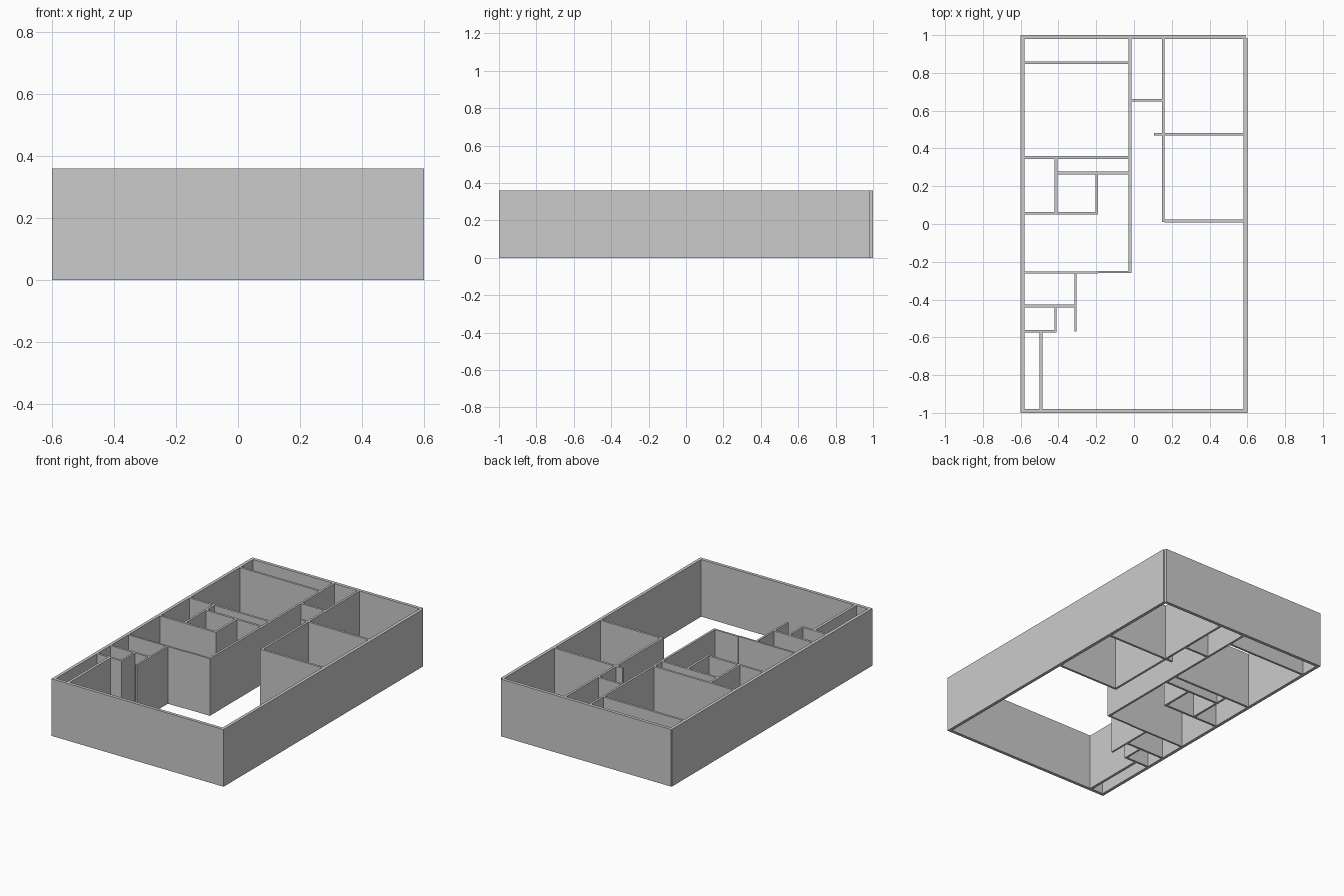
import bpy, bmesh
from mathutils import Matrix, Vector

if "Cube" in bpy.data.objects:
    bpy.data.objects.remove(bpy.data.objects["Cube"])

HEIGHT = 0.36


def wall(name, x0, x1, y0, y1):
    """Full-height rectangular wall covering the given floor area."""
    bm = bmesh.new()
    m = Matrix.Translation(((x0 + x1) / 2, (y0 + y1) / 2, HEIGHT / 2))
    m = m @ Matrix.Diagonal(Vector((x1 - x0, y1 - y0, HEIGHT, 1)))
    bmesh.ops.create_cube(bm, size=1, matrix=m)
    mesh = bpy.data.meshes.new(name)
    bm.to_mesh(mesh)
    bm.free()
    bpy.context.collection.objects.link(bpy.data.objects.new(name, mesh))


def wall_x(name, y, x0, x1, t=0.014):
    wall(name, x0, x1, y - t / 2, y + t / 2)


def wall_y(name, x, y0, y1, t=0.014):
    wall(name, x - t / 2, x + t / 2, y0, y1)


# Outer walls (back wall stops just short of the right corner)
wall_y("outer_wall_left", -0.59, -1, 0.998, 0.02)
wall_y("outer_wall_right", 0.59, -1, 0.985, 0.02)
wall_x("outer_wall_front", -0.99, -0.58, 0.58, 0.02)
wall_x("outer_wall_back", 0.99, -0.597, 0.59, 0.02)

# Corridor walls
wall_y("corridor_wall_left", -0.021, -0.25, 0.98)
wall_y("corridor_wall_right", 0.155, 0.01, 0.98)
wall_x("corridor_end_wall", 0.655, -0.014, 0.148)

# Right-hand rooms
wall_x("right_room_divider", 0.476, 0.106, 0.58)
wall_x("right_room_front_wall", 0.016, 0.162, 0.58)

# Left-hand rooms
wall_x("back_closet_wall", 0.854, -0.58, -0.028)
wall_x("bedroom_wall", 0.352, -0.58, -0.028)
wall_x("bath_back_wall", 0.27, -0.406, -0.028)
wall_x("bath_front_wall", 0.057, -0.58, -0.19)
wall_y("bath_left_wall", -0.413, 0.064, 0.345)
wall_y("bath_right_wall", -0.197, 0.064, 0.263)
wall_x("living_wall_left", -0.257, -0.58, -0.19, 0.012)
wall_x("living_wall_right", -0.254, -0.19, -0.014, 0.012)

# Entry closets at front left
wall_y("entry_wall", -0.31, -0.57, -0.263, 0.012)
wall_x("closet_back_wall", -0.434, -0.58, -0.316)
wall_y("closet_side_wall", -0.415, -0.575, -0.441, 0.012)
wall_x("closet_front_wall", -0.568, -0.58, -0.421)
wall_y("front_closet_wall", -0.493, -0.98, -0.575, 0.017)
